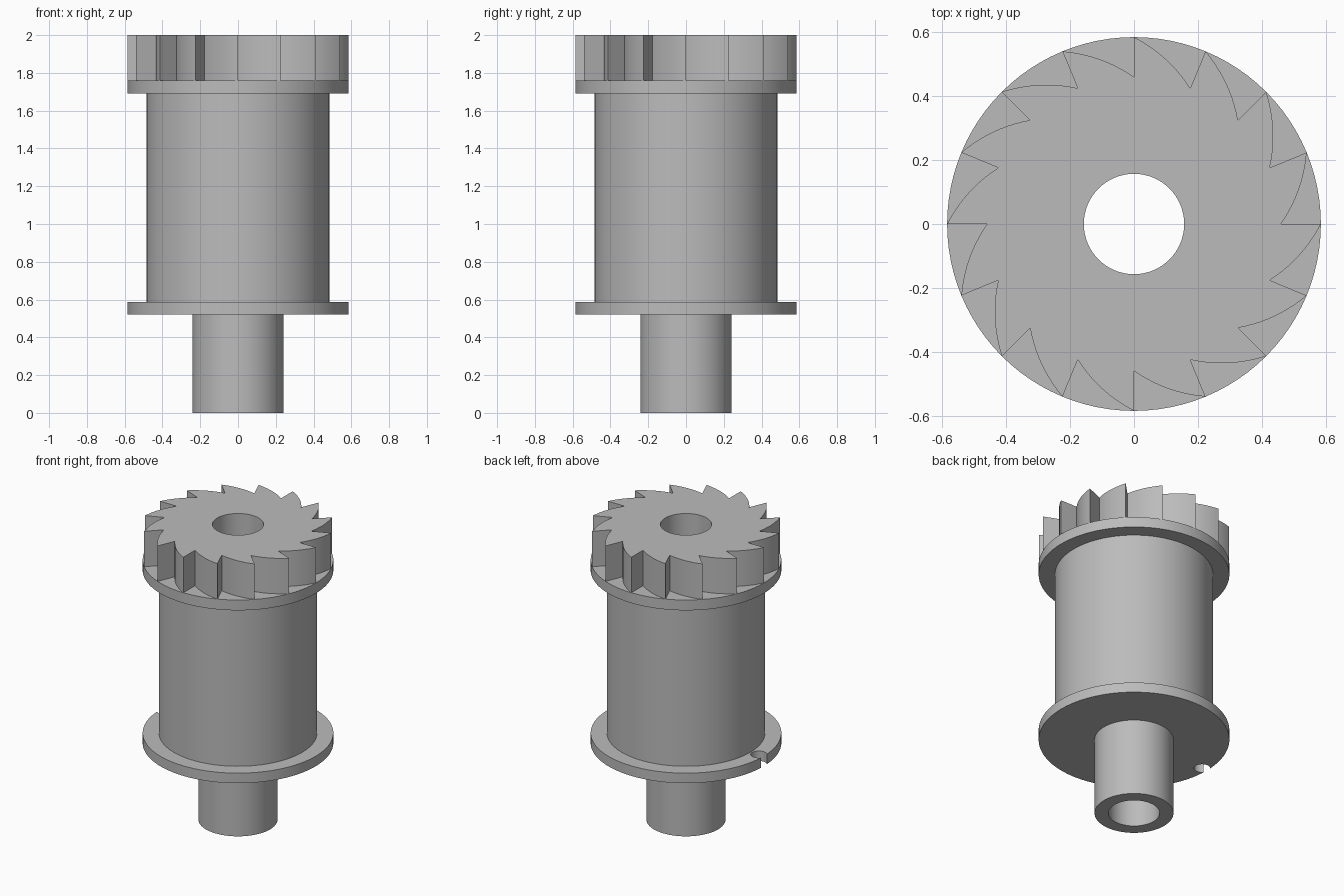
import bpy, bmesh
from math import cos, sin, pi, radians
from mathutils import Vector, Matrix

if "Cube" in bpy.data.objects:
    bpy.data.objects.remove(bpy.data.objects["Cube"], do_unlink=True)

RIM, ROOT, BORE = 0.585, 0.46, 0.157
TEETH, STEPS = 16, 10

grey = bpy.data.materials.new("plain_grey")
grey.use_nodes = True
grey.diffuse_color = (0.5, 0.5, 0.5, 1)
grey.node_tree.nodes["Principled BSDF"].inputs["Base Color"].default_value = (0.5, 0.5, 0.5, 1)


def finish(bm, name):
    """Turn a bmesh into a named grey object."""
    bmesh.ops.recalc_face_normals(bm, faces=bm.faces[:])
    mesh = bpy.data.meshes.new(name)
    bm.to_mesh(mesh)
    bm.free()
    mesh.materials.append(grey)
    ob = bpy.data.objects.new(name, mesh)
    bpy.context.collection.objects.link(ob)
    return ob


def lathe(name, profile, segments=96):
    """Revolve a closed (radius, height) profile around z."""
    bm = bmesh.new()
    verts = [bm.verts.new((r, 0, z)) for r, z in profile]
    edges = [bm.edges.new((verts[i - 1], v)) for i, v in enumerate(verts)]
    bmesh.ops.spin(bm, geom=verts + edges, cent=(0, 0, 0), axis=(0, 0, 1),
                   angle=2 * pi, steps=segments, use_merge=False)
    bmesh.ops.remove_doubles(bm, verts=bm.verts[:], dist=1e-4)
    return finish(bm, name)


def activate(ob):
    bpy.ops.object.select_all(action='DESELECT')
    ob.select_set(True)
    bpy.context.view_layer.objects.active = ob


def drill(ob, radius, location, depth, segments):
    """Cut a vertical round hole."""
    bm = bmesh.new()
    bmesh.ops.create_cone(bm, cap_ends=True, segments=segments, radius1=radius, radius2=radius,
                          depth=depth, matrix=Matrix.Translation(location))
    cutter = finish(bm, "hole_cutter")
    cutter.hide_render = True
    mod = ob.modifiers.new("hole", 'BOOLEAN')
    mod.operation, mod.solver, mod.object = 'DIFFERENCE', 'EXACT', cutter
    activate(ob)
    bpy.ops.object.modifier_apply(modifier=mod.name)
    bpy.data.objects.remove(cutter, do_unlink=True)


# Hollow shaft, drum and its two flanges
spool = lathe("spool_body", [
    (BORE, 0), (0.242, 0), (0.242, 0.52), (RIM, 0.52), (RIM, 0.588), (0.485, 0.588),
    (0.485, 1.69), (RIM, 1.69), (RIM, 1.76), (BORE, 1.76)])

# Cord notch breaking through the rim of the lower flange
drill(spool, 0.05, (-0.545, 0, 0.554), 0.2, 32)

# Ratchet wheel: radial tooth faces with curved backs
bm = bmesh.new()
outline = []
for k in range(TEETH):
    a, b = 2 * pi * k / TEETH, 2 * pi * (k + 1) / TEETH
    root = Vector((ROOT * cos(a), ROOT * sin(a), 1.76))
    tip = Vector((RIM * cos(b), RIM * sin(b), 1.76))
    chord = tip - root
    outward = Vector((chord.y, -chord.x, 0)).normalized()
    for s in range(STEPS + 1):
        t = s / STEPS
        outline.append(bm.verts.new(root + chord * t + outward * 0.064 * t * (1 - t)))
face = bm.faces.new(outline)
top = bmesh.ops.extrude_face_region(bm, geom=[face])["geom"]
bmesh.ops.translate(bm, vec=(0, 0, 0.24), verts=[v for v in top if isinstance(v, bmesh.types.BMVert)])
ratchet = finish(bm, "ratchet_wheel")
drill(ratchet, BORE, (0, 0, 1.88), 0.6, 96)

# Smooth round walls, sharp corners
for ob in (spool, ratchet):
    activate(ob)
    bpy.ops.object.shade_smooth_by_angle(angle=radians(25))
